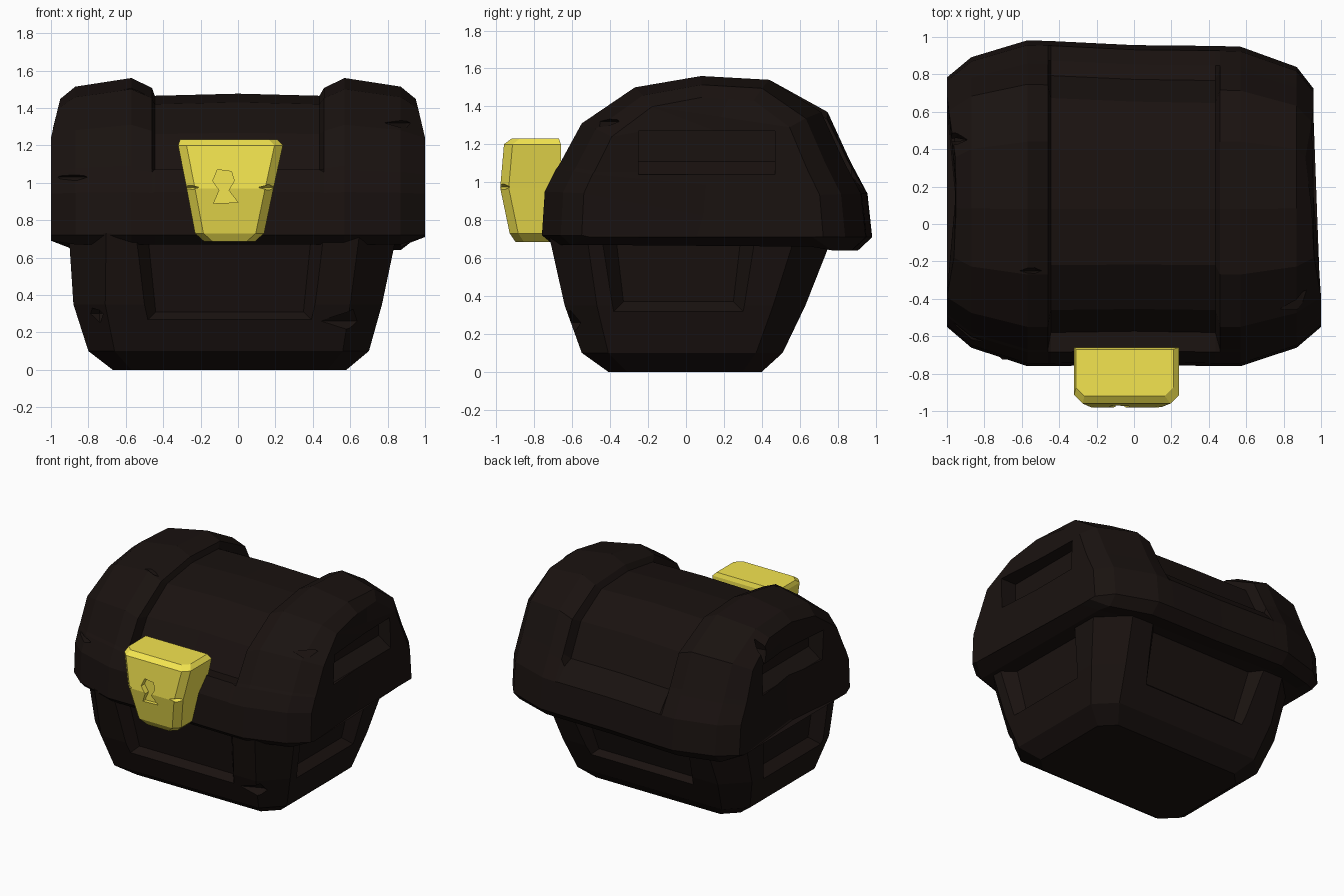
import bpy, bmesh, math
from mathutils import Vector

if "Cube" in bpy.data.objects:
    bpy.data.objects.remove(bpy.data.objects["Cube"])


def material(name, color):
    m = bpy.data.materials.new(name)
    m.diffuse_color = (*color, 1)
    m.use_nodes = True
    m.node_tree.nodes["Principled BSDF"].inputs["Base Color"].default_value = m.diffuse_color
    return m


WOOD = material("dark_wood", (0.010, 0.006, 0.005))
GOLD = material("gold", (0.90, 0.78, 0.08))


def finish(bm, name, mat=None):
    bmesh.ops.recalc_face_normals(bm, faces=bm.faces)
    me = bpy.data.meshes.new(name)
    bm.to_mesh(me)
    bm.free()
    ob = bpy.data.objects.new(name, me)
    bpy.context.collection.objects.link(ob)
    if mat:
        me.materials.append(mat)
    return ob


def loft(rings, caps=True):
    """Skin a list of equally long point rings."""
    bm = bmesh.new()
    vs = [[bm.verts.new(p) for p in r] for r in rings]
    n = len(vs[0])
    for a, b in zip(vs, vs[1:]):
        for i in range(n):
            j = (i + 1) % n
            bm.faces.new((a[i], a[j], b[j], b[i]))
    if caps:
        bm.faces.new(vs[0])
        bm.faces.new(vs[-1])
    return bm, vs


def cut(ob, bm):
    """Subtract a closed bmesh from an object and bake the result."""
    cutter = finish(bm, "cutter")
    cutter.hide_render = True
    mod = ob.modifiers.new("cut", "BOOLEAN")
    mod.operation, mod.solver, mod.object = "DIFFERENCE", "EXACT", cutter
    bpy.context.view_layer.update()
    dg = bpy.context.evaluated_depsgraph_get()
    me = bpy.data.meshes.new_from_object(ob.evaluated_get(dg))
    ob.modifiers.clear()
    ob.data = me
    bpy.data.objects.remove(cutter)


def chip(loc, size):
    """Pointed diamond used to nick an edge."""
    bm = bmesh.new()
    x, y, z = (Vector((size[0], 0, 0)), Vector((0, size[1], 0)), Vector((0, 0, size[2])))
    c = Vector(loc)
    eq = [bm.verts.new(c + v) for v in (x, y, -x, -y)]
    for tip in (bm.verts.new(c + z), bm.verts.new(c - z)):
        for i in range(4):
            bm.faces.new((eq[i], eq[(i + 1) % 4], tip))
    return bm


# Base: tapered tub with chamfered corners
def tub_ring(z, x0, x1, y0, y1, c):
    return [(x0 + c, y0, z), (x1 - c, y0, z), (x1, y0 + c, z), (x1, y1 - c, z),
            (x1 - c, y1, z), (x0 + c, y1, z), (x0, y1 - c, z), (x0, y0 + c, z)]


bm, _ = loft([tub_ring(0, -.67, .58, -.41, .40, .10),
              tub_ring(.10, -.80, .70, -.55, .51, .14),
              tub_ring(.35, -.88, .77, -.64, .63, .17),
              tub_ring(.73, -.905, .85, -.725, .78, .20)])
base = finish(bm, "chest_base", WOOD)


# Sunken slanting panel on each side: floor depth at z 0.36 and 0.80, sloping rim
def panel_cutter(axis, sign, a, b, low, high, z0):
    def ring(out, grow):
        pts = [(a - grow, low, z0 - grow), (b + grow, low, z0 - grow),
               (b + .05 + grow, high, .80), (a - .05 - grow, high, .80)]
        return [(u, sign * (d + out), z) if axis == "y" else (sign * (d + out), u, z)
                for u, d, z in pts]
    return loft([ring(0, 0), ring(.24, .20)])[0]


cut(base, panel_cutter("y", -1, -.44, .35, .56, .66, .31))
cut(base, panel_cutter("y", 1, -.44, .35, .55, .71, .31))
cut(base, panel_cutter("x", 1, -.33, .25, .70, .77, .37))
cut(base, panel_cutter("x", -1, -.33, .25, .80, .83, .37))
cut(base, chip((.60, -.61, .26), (.16, .07, .07)))
cut(base, chip((-.74, -.56, .30), (.10, .05, .05)))

# Lid: side profile lofted along x, with a lower middle between two thick straps
OUTER = [(-.70, .67), (-.76, .72), (-.745, .95), (-.685, 1.07), (-.67, 1.09), (-.55, 1.31),
         (-.27, 1.50), (.08, 1.56), (.44, 1.54), (.73, 1.37), (.84, 1.13), (.86, 1.09),
         (.94, .94), (.965, .71), (.89, .64), (.76, .66)]
SUNK = [(-.58, 1.06), (-.46, 1.26), (-.22, 1.42), (.08, 1.465), (.40, 1.45), (.66, 1.30),
        (.78, 1.06), (.86, 1.03)]
INNER = OUTER[:4] + SUNK + OUTER[12:]


def lid_ring(x, s=1, t=1, profile=OUTER, end=False):
    ring = []
    for y, z in profile:
        yy = .1 + (y - .1) * s
        yy -= .03 * x * (y > 0.5)
        zz = .9 + (z - .9) * t if z > .9 else z
        xx = x
        if end:
            zz = max(zz, .69 if x < 0 else .71)
            xx *= 1 - .05 * max(0, zz - 1.25) / .2
            if x > 0 and y > .3:
                xx *= .96
        ring.append((xx, yy, zz))
    return ring


half = [(1.0, .756, .83, OUTER, True), (.87, .885, .93), (.57, 1, 1), (.46, 1, .92),
        (.435, 1, 1, INNER)]
rings = [lid_ring(-h[0] - (.01 if len(h) == 4 else 0), *h[1:]) for h in half]
rings += [lid_ring(0.001, .99, 1.02, INNER)]
rings += [lid_ring(*h) for h in reversed(half)]
bm, v = loft(rings, caps=False)
# slightly hollow end caps
for ring in (v[0], v[-1]):
    n = len(ring)
    mids = []
    for i in range(n // 2):
        a, b = ring[i].co, ring[n - 1 - i].co
        m = (a + b) / 2
        inset = .945 if i < 6 else .955
        if i < 7:
            m.x = math.copysign(inset if m.x < 0 else .96, m.x)
        mids.append(bm.verts.new(m))
    for i in range(n // 2 - 1):
        bm.faces.new((ring[i], ring[i + 1], mids[i + 1], mids[i]))
        bm.faces.new((mids[i], mids[i + 1], ring[n - 2 - i], ring[n - 1 - i]))
    k = n // 2 - 1
    bm.faces.new((ring[k], ring[k + 1], mids[k]))
    bm.faces.new((ring[0], mids[0], ring[n - 1]))
lid = finish(bm, "chest_lid", WOOD)

# Hand-hold recess with a sloping sill in each end, and a few chipped edges
for s in (-1, 1):
    slots = [(.86, 1.11), (.96, 1.04), (1.1, 1.04)]
    cut(lid, loft([[(s * x, -.25, z), (s * x, .47, z), (s * x, .47, 1.27), (s * x, -.25, 1.27)]
                   for x, z in slots])[0])
cut(lid, chip((.90, -.45, 1.32), (.12, .12, .035)))
cut(lid, chip((-.95, .45, 1.36), (.20, .04, .12)))
cut(lid, chip((-.95, -.62, 1.03), (.16, .10, .04)))
cut(lid, chip((-.53, -.25, 1.52), (.12, .03, .07)))


# Lock: tapered gold block with bevelled front edges
def lock_ring(z, x0, x1, front, back, c=.045):
    return [(x0, back, z), (x1, back, z), (x1, front + c, z), (x1 - c, front, z),
            (x0 + c, front, z), (x0, front + c, z)]


bm, _ = loft([lock_ring(.685, -.18, .09, -.90, -.66),
              lock_ring(.73, -.23, .14, -.93, -.66),
              lock_ring(.97, -.275, .19, -.98, -.66),
              lock_ring(1.20, -.32, .24, -.96, -.66),
              lock_ring(1.23, -.31, .21, -.92, -.67)])
lock = finish(bm, "lock", GOLD)

# Keyhole and side nicks
hole = [(-.13, .89), (0, .895), (-.05, .96), (-.02, 1.01), (-.035, 1.06), (-.11, 1.07),
        (-.135, 1.01), (-.10, .96)]
cut(lock, loft([[(x, y, z) for x, z in hole] for y in (-1.05, -.935)])[0])
for x in (-.27, .17):
    cut(lock, chip((x, -.97, .975), (.075, .06, .018)))
